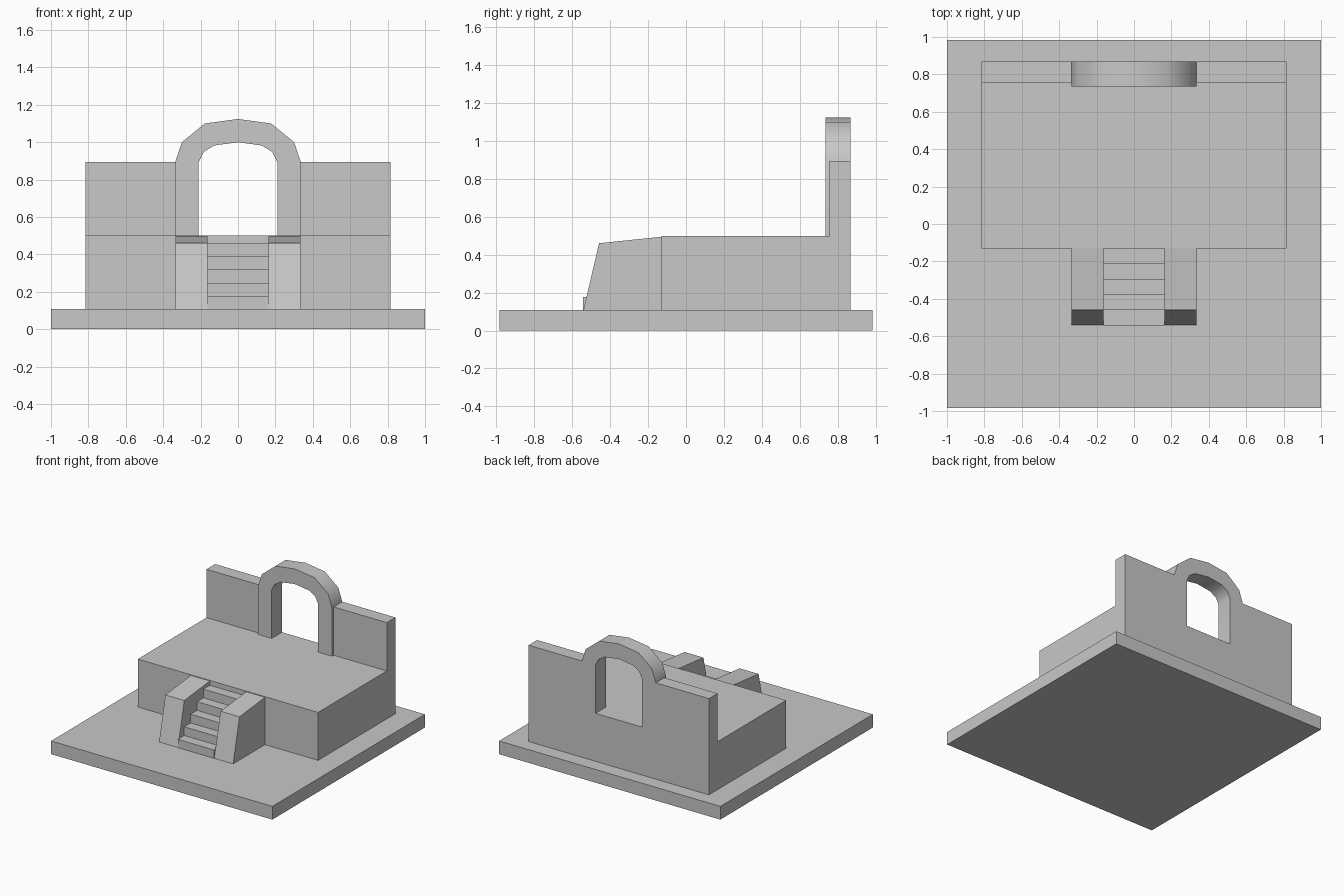
import bpy
import math
from mathutils import Vector

cube = bpy.data.objects.get("Cube")
if cube:
    bpy.data.objects.remove(cube, do_unlink=True)

stone = bpy.data.materials.new("pale grey stone")
stone.use_nodes = True
stone.diffuse_color = (0.58, 0.58, 0.58, 1)
stone.node_tree.nodes["Principled BSDF"].inputs["Base Color"].default_value = (0.58, 0.58, 0.58, 1)


def extrude(name, profile, axis, start, end):
    """Extrude a closed profile along 'x' (points are y, z) or 'y' (points are x, z)."""
    def place(p, d):
        return Vector((d, p[0], p[1])) if axis == "x" else Vector((p[0], d, p[1]))
    n = len(profile)
    verts = [place(p, d) for d in (start, end) for p in profile]
    faces = [tuple(range(n)), tuple(range(2 * n - 1, n - 1, -1))]
    faces += [(i, i + n, (i + 1) % n + n, (i + 1) % n) for i in range(n)]
    mesh = bpy.data.meshes.new(name)
    mesh.from_pydata(verts, [], faces)
    mesh.materials.append(stone)
    obj = bpy.data.objects.new(name, mesh)
    bpy.context.collection.objects.link(obj)
    # Make the normals point outward
    bpy.ops.object.select_all(action="DESELECT")
    obj.select_set(True)
    bpy.context.view_layer.objects.active = obj
    bpy.ops.object.mode_set(mode="EDIT")
    bpy.ops.mesh.select_all(action="SELECT")
    bpy.ops.mesh.normals_make_consistent(inside=False)
    bpy.ops.object.mode_set(mode="OBJECT")
    return obj


def box(name, x0, x1, y0, y1, z0, z1):
    return extrude(name, [(x0, z0), (x1, z0), (x1, z1), (x0, z1)], "y", y0, y1)


GROUND, FLOOR, WALL_TOP = 0.108, 0.5, 0.895
FRONT, BACK = -0.13, 0.868

# Base slab and raised platform
box("base_slab", -1, 1, -0.985, 0.985, 0, GROUND)
box("platform", -0.815, 0.815, FRONT, BACK, GROUND, FLOOR)

# Back walls and sloping stair cheeks on both sides
for side, s in (("left", 1), ("right", -1)):
    x0, x1 = sorted((s * 0.335, s * 0.815))
    box(side + "_back_wall", x0, x1, 0.757, BACK, FLOOR, WALL_TOP)
    cheek = [(-0.541, GROUND), (-0.459, 0.461), (FRONT, 0.495), (FRONT, GROUND)]
    extrude(side + "_stair_cheek", cheek, "x", s * 0.164, s * 0.335)

# Five steps as one stepped profile
steps = [(FRONT, GROUND)]
for i in range(5):
    y = -0.543 + i * 0.0825
    z = 0.176 + i * 0.071
    steps += [(y, steps[-1][1] if i else GROUND), (y, z)]
steps.append((FRONT, steps[-1][1]))
extrude("stairs", steps, "x", -0.164, 0.164)

# Arch with a faceted head, mirrored about the middle
outer = [(0.335, FLOOR), (0.335, WALL_TOP), (0.3, 1.0), (0.177, 1.1)]
inner = [(0.21, FLOOR), (0.21, WALL_TOP), (0.184, 0.947), (0.128, 0.982)]


def mirrored(points, crown):
    return points + [(0, crown)] + [(-x, z) for x, z in reversed(points)]


outline = mirrored(outer, 1.124) + mirrored(inner, 1.0)[::-1]
extrude("arch", outline, "y", 0.735, BACK)
bpy.ops.object.shade_smooth_by_angle(angle=math.radians(40))
